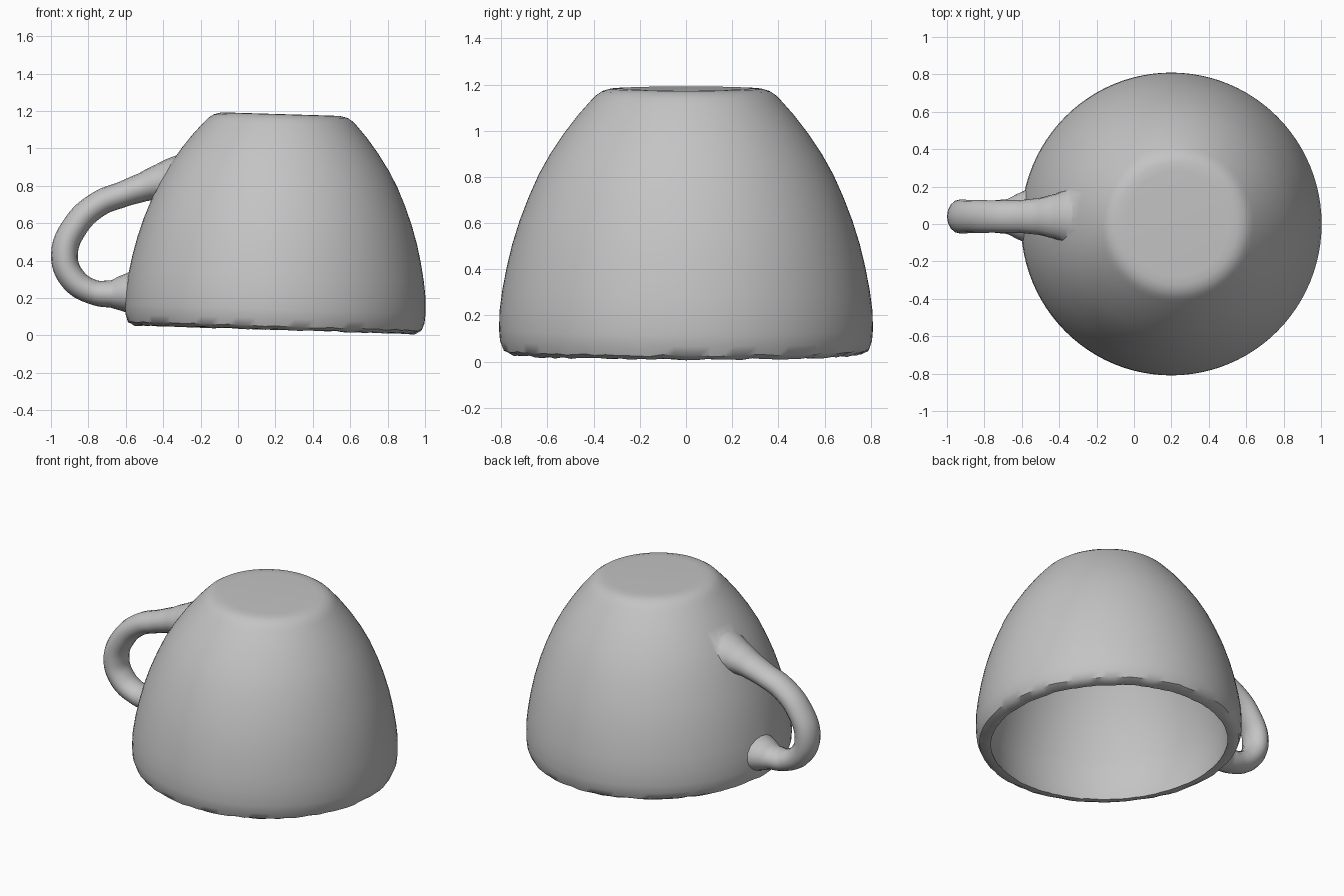
import bpy, bmesh, math, random
from mathutils import Matrix

random.seed(4)
if "Cube" in bpy.data.objects:
    bpy.data.objects.remove(bpy.data.objects["Cube"], do_unlink=True)

CENTRE_X, TILT, SEGMENTS = 0.195, 0.03, 96

clay = bpy.data.materials.new("plain grey")
clay.use_nodes = True
grey = (0.55, 0.55, 0.55, 1)
clay.diffuse_color = grey
clay.node_tree.nodes["Principled BSDF"].inputs["Base Color"].default_value = grey


def revolve(name, profile, chipped=0.0):
    """Closed solid of revolution; the rings below z = 0.07 may be chipped."""
    bm = bmesh.new()
    rings = []
    for r, z in profile:
        ring = []
        for i in range(SEGMENTS):
            a = 2 * math.pi * i / SEGMENTS
            dz = random.uniform(-chipped, chipped) if z < 0.07 else 0
            ring.append(bm.verts.new((r * math.cos(a), 1.007 * r * math.sin(a), z + dz)))
        rings.append(ring)
    for low, high in zip(rings, rings[1:]):
        for i in range(SEGMENTS):
            j = (i + 1) % SEGMENTS
            bm.faces.new((low[i], low[j], high[j], high[i]))
    bm.faces.new(rings[0][::-1])
    bm.faces.new(rings[-1])
    # lean the cup slightly towards +x
    bm.transform(Matrix.Translation((CENTRE_X, 0, 0)) @ Matrix.Rotation(TILT, 4, 'Y'))
    mesh = bpy.data.meshes.new(name)
    bm.to_mesh(mesh)
    bm.free()
    obj = bpy.data.objects.new(name, mesh)
    bpy.context.collection.objects.link(obj)
    mesh.materials.append(clay)
    return obj


def select_only(obj):
    bpy.ops.object.select_all(action='DESELECT')
    obj.select_set(True)
    bpy.context.view_layer.objects.active = obj


def combine(target, tool, operation):
    """Apply a boolean and remove the tool object."""
    mod = target.modifiers.new(operation.lower(), 'BOOLEAN')
    mod.operation, mod.object, mod.solver = operation, tool, 'EXACT'
    select_only(target)
    bpy.ops.object.modifier_apply(modifier=mod.name)
    bpy.data.objects.remove(tool, do_unlink=True)


# Upturned cup wall, rim at the bottom and flat foot on top
cup = revolve("cup", [
    (0.69, 0.032), (0.75, 0.032), (0.785, 0.05), (0.80, 0.09), (0.804, 0.14),
    (0.802, 0.22), (0.79, 0.31), (0.771, 0.41), (0.747, 0.51), (0.716, 0.61),
    (0.678, 0.71), (0.634, 0.81), (0.584, 0.90), (0.524, 0.99), (0.463, 1.07),
    (0.41, 1.13), (0.388, 1.153), (0.36, 1.172), (0.325, 1.182), (0.28, 1.184)],
    chipped=0.004)

# Handle: swept tube flaring inside the wall (x, z, radius)
path = [(-0.25, 0.84, 0.15), (-0.34, 0.835, 0.12), (-0.42, 0.82, 0.095),
        (-0.51, 0.792, 0.077), (-0.61, 0.757, 0.069), (-0.75, 0.70, 0.068),
        (-0.87, 0.585, 0.07), (-0.928, 0.43, 0.072), (-0.885, 0.305, 0.07),
        (-0.775, 0.232, 0.066), (-0.68, 0.222, 0.073), (-0.61, 0.225, 0.10),
        (-0.52, 0.23, 0.135)]
curve = bpy.data.curves.new("handle", 'CURVE')
curve.dimensions = '3D'
curve.bevel_depth, curve.bevel_resolution = 1.0, 6
curve.resolution_u, curve.use_fill_caps = 6, True
spline = curve.splines.new('BEZIER')
spline.bezier_points.add(len(path) - 1)
for point, (x, z, r) in zip(spline.bezier_points, path):
    point.co, point.radius = (x, 0, z), r
    point.handle_left_type = point.handle_right_type = 'AUTO'
handle = bpy.data.objects.new("handle", curve)
bpy.context.collection.objects.link(handle)
curve.materials.append(clay)
handle.location.y, handle.scale.y = 0.04, 1.27
select_only(handle)
bpy.ops.object.convert(target='MESH')
bm = bmesh.new()
bm.from_mesh(handle.data)
bmesh.ops.remove_doubles(bm, verts=bm.verts, dist=0.0005)
bmesh.ops.recalc_face_normals(bm, faces=bm.faces)
bm.to_mesh(handle.data)
bm.free()

# Hollow inside of the cup
hollow = revolve("hollow", [
    (0.715, -0.1), (0.715, 0.03), (0.728, 0.09), (0.73, 0.22), (0.718, 0.31),
    (0.697, 0.41), (0.671, 0.51), (0.638, 0.61), (0.598, 0.71), (0.551, 0.81),
    (0.498, 0.90), (0.43, 0.99), (0.37, 1.05), (0.32, 1.085), (0.25, 1.105)])

bpy.context.view_layer.update()
combine(cup, handle, 'UNION')
combine(cup, hollow, 'DIFFERENCE')

select_only(cup)
bpy.ops.object.shade_smooth_by_angle(angle=math.radians(40))
